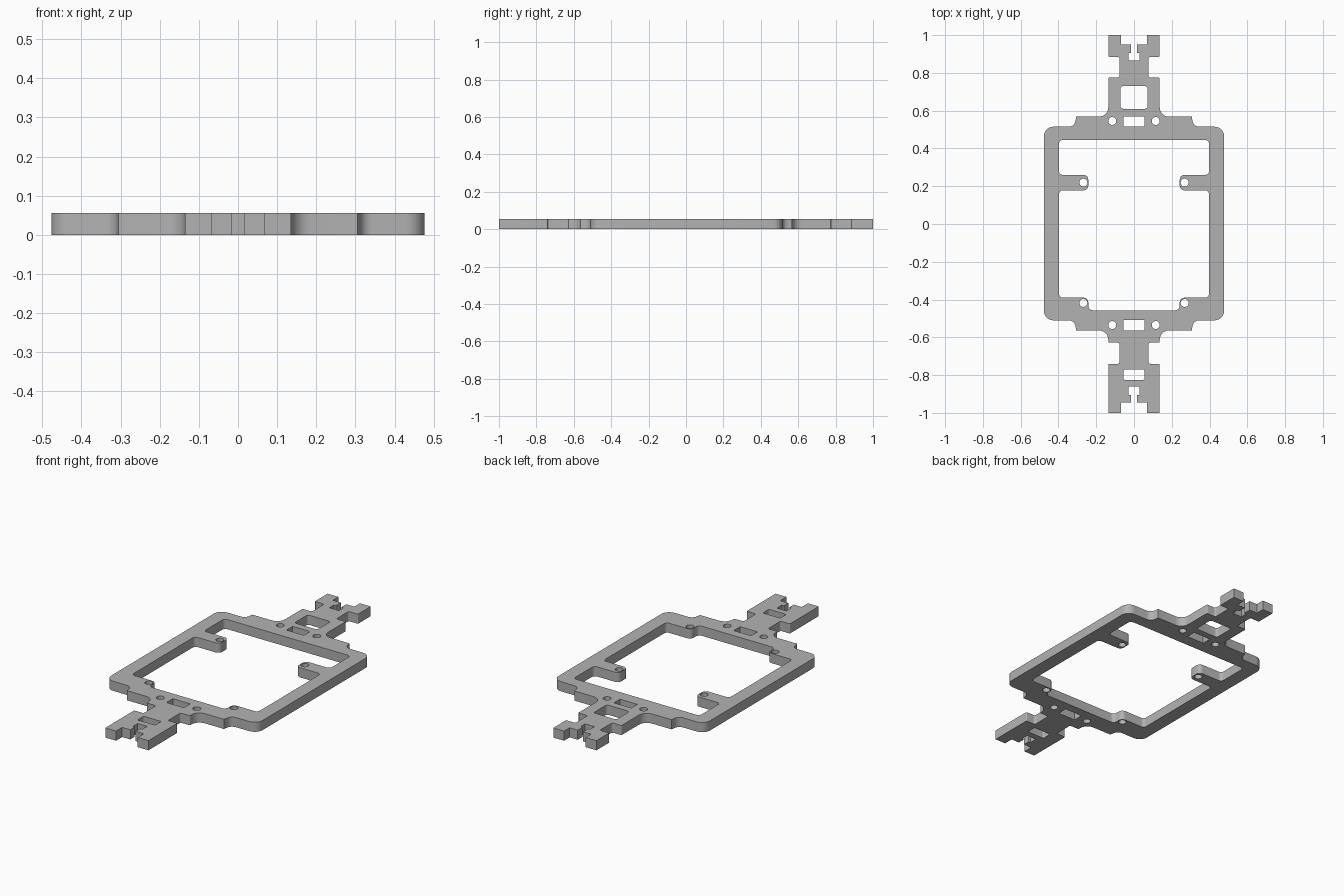
import bpy, bmesh
from math import radians, tan, pi, cos, sin
from mathutils import Vector

THICK = 0.055
HOLE_R = 0.021

cube = bpy.data.objects.get("Cube")
if cube:
    bpy.data.objects.remove(cube, do_unlink=True)

grey = bpy.data.materials.new("plain grey")
grey.use_nodes = True
colour = (0.45, 0.45, 0.45, 1)
grey.diffuse_color = colour
grey.node_tree.nodes["Principled BSDF"].inputs["Base Color"].default_value = colour


def mirrored(half):
    """Close a right-hand profile with its reflection across x = 0."""
    return half + [(-x, y, r) for x, y, r in reversed(half)]


def rounded(corners, steps=6):
    """Turn (x, y, radius) corners into a polygon with true arc fillets."""
    out = []
    for i, (x, y, r) in enumerate(corners):
        p = Vector((x, y))
        if not r:
            out.append(p)
            continue
        a = (Vector(corners[i - 1][:2]) - p).normalized()
        b = (Vector(corners[(i + 1) % len(corners)][:2]) - p).normalized()
        half = a.angle(b) / 2
        start, end = p + a * r / tan(half), p + b * r / tan(half)
        centre = p + (a + b).normalized() * r / sin(half)
        u, v = start - centre, end - centre
        sweep = u.angle(v)
        for k in range(steps + 1):
            t = k / steps
            out.append(centre + (u * sin((1 - t) * sweep) + v * sin(t * sweep)) / sin(sweep))
    return out


def rectangle(w, low, high, r):
    return rounded([(w, low, r), (w, high, r), (-w, high, r), (-w, low, r)])


def circle(x, y, sides=24):
    return [Vector((x + HOLE_R * cos(2 * pi * k / sides),
                    y + HOLE_R * sin(2 * pi * k / sides))) for k in range(sides)]


# Outer edge, right half: rear slotted arm, frame, front slotted arm
rear_arm = [
    (0.03, 0.865, 0), (0.03, 0.905, 0), (0.017, 0.905, 0), (0.017, 0.95, 0),
    (0.068, 0.95, 0), (0.068, 1, 0), (0.136, 1, 0), (0.136, 0.885, 0.006),
    (0.077, 0.885, 0.01), (0.077, 0.775, 0.01), (0.136, 0.775, 0.006),
    (0.136, 0.568, 0.05)]
frame = [
    (0.306, 0.568, 0), (0.315, 0.515, 0.035), (0.477, 0.515, 0.05),
    (0.477, -0.51, 0.05), (0.315, -0.51, 0.035), (0.306, -0.563, 0)]
front_arm = [
    (0.136, -0.563, 0.05), (0.136, -0.628, 0.006), (0.077, -0.628, 0.01),
    (0.077, -0.74, 0.01), (0.136, -0.74, 0.006), (0.136, -1, 0), (0.068, -1, 0),
    (0.068, -0.945, 0), (0.017, -0.945, 0), (0.017, -0.905, 0),
    (0.03, -0.905, 0), (0.03, -0.86, 0)]

# Large opening with rear mounting tabs and front corner tabs
opening = [
    (0.397, 0.445, 0.02), (0.397, 0.26, 0.02), (0.242, 0.26, 0.025),
    (0.242, 0.178, 0.025), (0.397, 0.178, 0.02), (0.397, -0.39, 0.02),
    (0.242, -0.39, 0.025), (0.242, -0.457, 0.025)]

loops = [
    rounded(mirrored(rear_arm + frame + front_arm)),
    rounded(mirrored(opening)),
    rectangle(0.072, 0.61, 0.73, 0.015),     # rear arm window
    rectangle(0.055, 0.515, 0.57, 0),        # rear frame slot
    rectangle(0.055, -0.565, -0.508, 0),     # front frame slot
    rectangle(0.055, -0.825, -0.77, 0.008),  # front arm window
]
# Screw holes in mirrored pairs
for x, y in [(0.115, 0.545), (0.115, -0.535), (0.268, 0.219), (0.268, -0.418)]:
    loops += [circle(x, y), circle(-x, y)]

# Filled flat curve with holes, extruded to the plate thickness
curve = bpy.data.curves.new("frame_plate", "CURVE")
curve.dimensions = "2D"
curve.fill_mode = "BOTH"
curve.extrude = THICK / 2
for loop in loops:
    spline = curve.splines.new("POLY")
    spline.points.add(len(loop) - 1)
    for point, co in zip(spline.points, loop):
        point.co = (co.x, co.y, 0, 1)
    spline.use_cyclic_u = True
plate = bpy.data.objects.new("frame_plate", curve)
bpy.context.collection.objects.link(plate)
bpy.ops.object.select_all(action="DESELECT")
plate.select_set(True)
bpy.context.view_layer.objects.active = plate
bpy.ops.object.convert(target="MESH")
plate = bpy.context.object

# Weld the caps to the walls and stand the plate on the ground
bm = bmesh.new()
bm.from_mesh(plate.data)
bmesh.ops.remove_doubles(bm, verts=bm.verts, dist=0.0002)
bmesh.ops.translate(bm, verts=bm.verts, vec=(0, 0, THICK / 2))
bmesh.ops.recalc_face_normals(bm, faces=bm.faces)
bm.to_mesh(plate.data)
bm.free()
plate.data.materials.clear()
plate.data.materials.append(grey)
bpy.ops.object.shade_smooth_by_angle(angle=radians(30))
